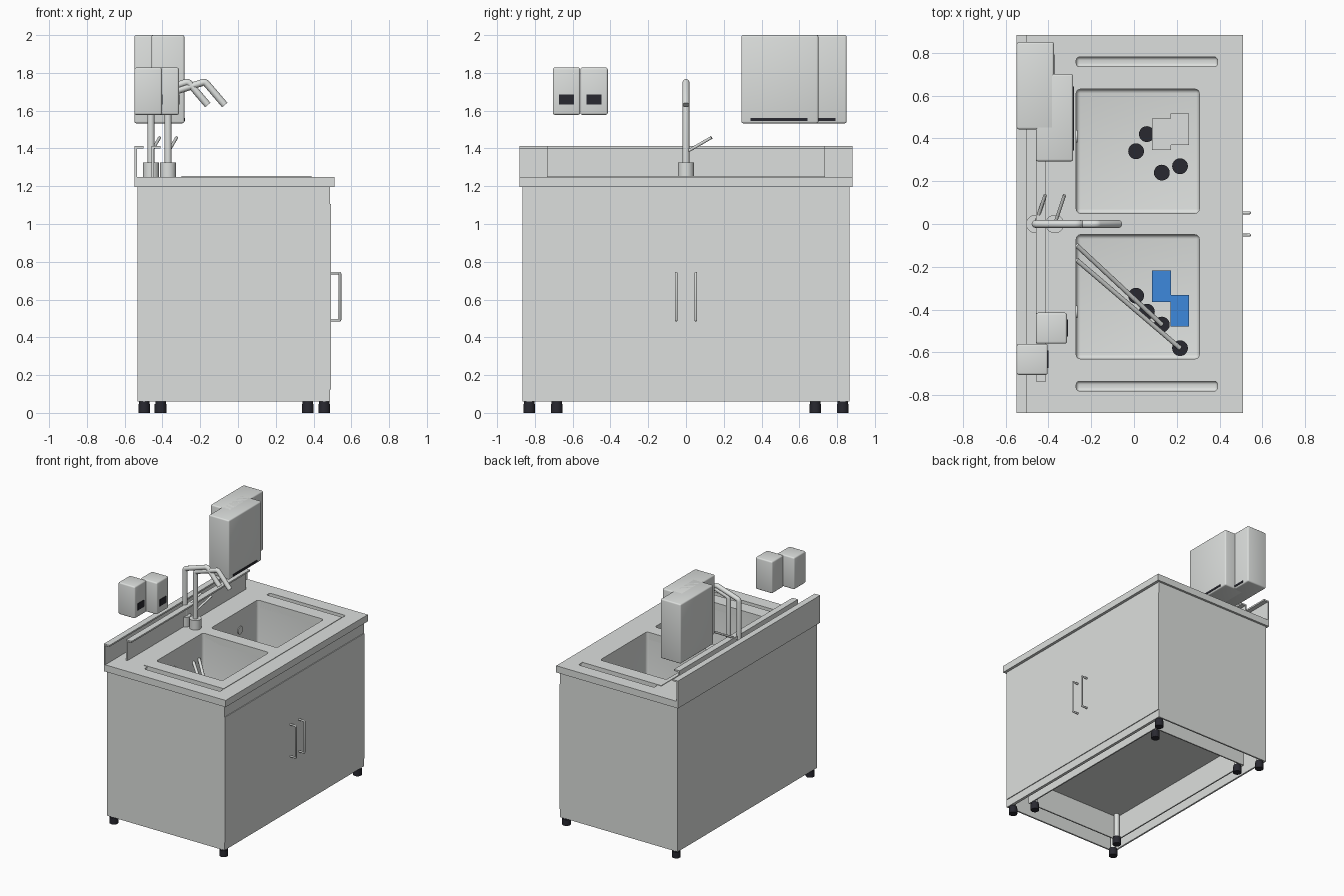
import bpy, bmesh
from mathutils import Vector

if "Cube" in bpy.data.objects:
    bpy.data.objects.remove(bpy.data.objects["Cube"])


def material(name, rgb, rough=0.5):
    m = bpy.data.materials.new(name)
    m.use_nodes = True
    m.diffuse_color = (*rgb, 1)
    node = next(n for n in m.node_tree.nodes if n.type == 'BSDF_PRINCIPLED')
    node.inputs["Base Color"].default_value = (*rgb, 1)
    node.inputs["Roughness"].default_value = rough
    return m


steel = material("steel grey", (0.72, 0.74, 0.725))
black = material("rubber black", (0.022, 0.022, 0.03))
blue = material("panel blue", (0.048, 0.25, 0.72))


def finish(name, bm, mat, smooth=True):
    mesh = bpy.data.meshes.new(name)
    bm.to_mesh(mesh)
    bm.free()
    mesh.materials.append(mat)
    ob = bpy.data.objects.new(name, mesh)
    bpy.context.collection.objects.link(ob)
    if smooth:
        bpy.ops.object.select_all(action='DESELECT')
        bpy.context.view_layer.objects.active = ob
        ob.select_set(True)
        bpy.ops.object.shade_smooth_by_angle()
    return ob


def box_mesh(x, y, z):
    bm = bmesh.new()
    bmesh.ops.create_cube(bm, size=1)
    for v in bm.verts:
        for i, (a, b) in enumerate((x, y, z)):
            v.co[i] = b if v.co[i] > 0 else a
    return bm


def box(name, x, y, z, mat=steel, bevel=0):
    bm = box_mesh(x, y, z)
    if bevel:
        bmesh.ops.bevel(bm, geom=bm.edges[:], offset=bevel, segments=3,
                        profile=0.5, affect='EDGES')
    return finish(name, bm, mat, bevel > 0)


def bowl(name, x, y, z, radius):
    # Open-topped tub with rounded corners, facing inwards
    bm = box_mesh(x, y, z)
    top = max(bm.faces, key=lambda f: f.calc_center_median().z)
    bmesh.ops.delete(bm, geom=[top], context='FACES_ONLY')
    edges = [e for e in bm.edges if len(e.link_faces) == 2]
    bmesh.ops.bevel(bm, geom=edges, offset=radius, segments=4,
                    profile=0.5, affect='EDGES')
    bmesh.ops.reverse_faces(bm, faces=bm.faces[:])
    return finish(name, bm, steel)


def cut(target, x, y, z, radius):
    # Cut a hole with rounded vertical corners, then discard the cutter
    bm = box_mesh(x, y, z)
    upright = [e for e in bm.edges
               if abs(e.verts[0].co.z - e.verts[1].co.z) > 0.01]
    bmesh.ops.bevel(bm, geom=upright, offset=radius, segments=4,
                    profile=0.5, affect='EDGES')
    cutter = finish("cutter", bm, steel, False)
    cutter.hide_render = True
    mod = target.modifiers.new("hole", 'BOOLEAN')
    mod.operation, mod.object, mod.solver = 'DIFFERENCE', cutter, 'EXACT'
    bpy.context.view_layer.objects.active = target
    bpy.ops.object.modifier_apply(modifier=mod.name)
    bpy.data.objects.remove(cutter)


def rod(name, a, b, r, mat=steel, sides=20):
    a, b = Vector(a), Vector(b)
    bm = bmesh.new()
    bmesh.ops.create_cone(bm, cap_ends=True, segments=sides, radius1=r,
                          radius2=r, depth=(b - a).length)
    turn = (b - a).to_track_quat('Z', 'Y')
    for v in bm.verts:
        v.co = turn @ v.co + (a + b) / 2
    return finish(name, bm, mat)


def pipe(name, points, r):
    # Round tube through a few points, with slightly softened bends
    curve = bpy.data.curves.new(name, 'CURVE')
    curve.dimensions = '3D'
    curve.bevel_depth, curve.bevel_resolution = r, 4
    curve.use_fill_caps = True
    path = [Vector(points[0])]
    for p, c, n in zip(points, points[1:], points[2:]):
        p, c, n = Vector(p), Vector(c), Vector(n)
        s = c + (p - c).normalized() * r * 0.6
        e = c + (n - c).normalized() * r * 0.6
        path += [s, (s + e + 2 * c) / 4, e]
    path.append(Vector(points[-1]))
    spline = curve.splines.new('POLY')
    spline.points.add(len(path) - 1)
    for pt, co in zip(spline.points, path):
        pt.co = (*co, 1)
    curve.materials.append(steel)
    ob = bpy.data.objects.new(name, curve)
    bpy.context.collection.objects.link(ob)
    return ob


# Outer cabinet, open underneath with a raised floor
box("back_panel", (-0.533, -0.52), (-0.865, 0.865), (0.06, 1.2))
box("carcass_front", (0.465, 0.486), (-0.86, 0.86), (0.06, 1.2))
box("top_rail", (0.48, 0.488), (-0.865, 0.865), (1.107, 1.2))
box("plinth", (0.48, 0.488), (-0.865, 0.865), (0.06, 0.121))
box("cabinet_floor", (-0.525, 0.47), (-0.86, 0.86), (0.25, 0.265))

# Inner cabinet walls, standing inside the outer ones
box("inner_back_wall", (-0.445, -0.435), (-0.72, 0.72), (0.06, 1.2))
box("inner_front_wall", (0.39, 0.4), (-0.72, 0.72), (0.06, 1.2))

for side, word in ((-1, "right"), (1, "left")):
    box(word + "_side_panel", (-0.533, 0.487), sorted((side * 0.853, side * 0.865)), (0.06, 1.2))
    box(word + "_inner_wall", (-0.445, 0.4), sorted((side * 0.71, side * 0.72)), (0.06, 1.2))
    # Doors and bar handles
    box(word + "_door", (0.48, 0.492), sorted((side * 0.0015, side * 0.864)), (0.123, 1.105))
    y = side * 0.052
    pipe(word + "_handle", [(0.49, y, 0.49), (0.54, y, 0.49),
                            (0.54, y, 0.74), (0.49, y, 0.74)], 0.007)

# Feet: an outer and an inner set
for kind, xs, y in (("outer", (-0.497, 0.457), 0.83), ("inner", (-0.41, 0.37), 0.685)):
    for x in xs:
        for side in (-1, 1):
            rod(kind + "_foot", (x, side * y, 0), (x, side * y, 0.048), 0.031, black)
            rod(kind + "_foot_collar", (x, side * y, 0.048), (x, side * y, 0.06), 0.028, black)
            rod(kind + "_foot_post", (x, side * y, 0.06), (x, side * y, 0.26), 0.02)

# Counter, raised sink deck and their openings
counter = box("counter", (-0.548, 0.51), (-0.882, 0.882), (1.197, 1.25))
deck = box("sink_deck", (-0.3, 0.39), (-0.735, 0.735), (1.245, 1.254))
for side, word in ((-1, "right"), (1, "left")):
    basin_y = sorted((side * 0.05, side * 0.63))
    slot_y = sorted((side * 0.735, side * 0.78))
    for plate in (counter, deck):
        cut(plate, (-0.27, 0.305), basin_y, (1.1, 1.4), 0.02)
    cut(counter, (-0.27, 0.39), slot_y, (1.1, 1.4), 0.015)
    bowl(word + "_basin", (-0.27, 0.305), basin_y, (0.8, 1.245), 0.02)
    bowl(word + "_slot", (-0.27, 0.39), slot_y, (0.9, 1.245), 0.015)
    rod(word + "_overflow", (-0.272, side * 0.41, 1.1), (-0.264, side * 0.41, 1.1), 0.03)

# Drains and flat plates on the basin floors
drains = ((0.01, 0.34), (0.06, 0.42), (0.13, 0.24), (0.215, 0.27),
          (0.01, -0.335), (0.06, -0.41), (0.13, -0.47), (0.215, -0.58))
for x, y in drains:
    rod("drain", (x, y, 0.799), (x, y, 0.808), 0.037, black)
for x, y, mat in ((0.085, 0.345, steel), (0.17, 0.37, steel),
                  (0.085, -0.365, blue), (0.171, -0.478, blue)):
    box("floor_plate", (x, x + 0.087), (y, y + 0.147), (0.812, 0.82), mat)
rod("long_stopper_rod", (-0.268, -0.168, 1.07), (0.215, -0.58, 0.81), 0.011)
rod("short_stopper_rod", (-0.268, -0.1, 1.07), (0.13, -0.47, 0.81), 0.011)

# Two folded splashbacks, taps and wall dispensers, stepped forwards
for step, word, half in ((0, "rear", 0.882), (0.09, "front", 0.735)):
    x = -0.548 + step
    box(word + "_splash", (x, x + 0.012), (-half, half), (1.22, 1.412))
    box(word + "_splash_lip", (x, x + 0.048), (-half, half), (1.4, 1.412))

    t = -0.46 + step
    rod(word + "_tap_base", (t, 0, 1.25), (t, 0, 1.325), 0.043, sides=32)
    pipe(word + "_tap_spout", [(t, 0, 1.3), (t, 0, 1.69), (t + 0.195, 0, 1.753),
                               (t + 0.3, 0, 1.63)], 0.0185)
    rod(word + "_tap_lever", (t, 0, 1.38), (t + 0.045, 0.135, 1.458), 0.008)

    y = -0.705 + step * 1.62
    box(word + "_soap_dispenser", (x, x + 0.145), (y, y + 0.145), (1.578, 1.828), bevel=0.01)
    box(word + "_soap_window", (x + 0.142, x + 0.149), (y + 0.033, y + 0.113), (1.633, 1.686), black)

    y = 0.442 - step * 1.66
    box(word + "_towel_dispenser", (x, x + 0.174), (y, y + 0.408), (1.533, 2.0), bevel=0.01)
    box(word + "_towel_slot", (x + 0.17, x + 0.177), (y + 0.05, y + 0.35), (1.544, 1.56), black)
